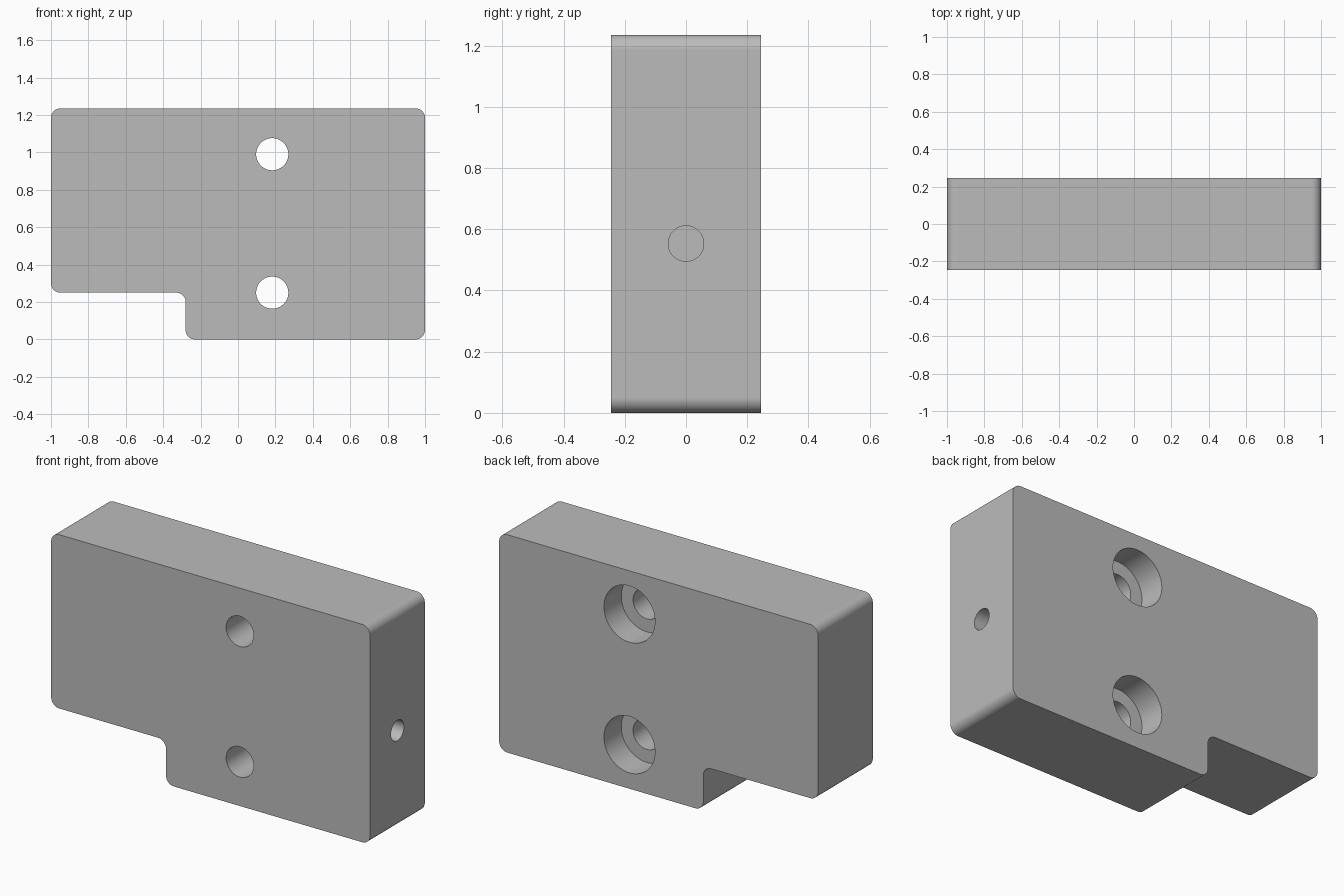
import bpy
import bmesh
from math import pi, sin, cos
from mathutils import Matrix, Vector

cube = bpy.data.objects.get("Cube")
if cube:
    bpy.data.objects.remove(cube, do_unlink=True)

HEIGHT = 1.235
HALF_DEPTH = 0.245
FILLET = 0.05
STEPS = 10

grey = bpy.data.materials.new("machined_grey")
grey.use_nodes = True
colour = (0.5, 0.5, 0.5, 1)
grey.diffuse_color = colour
grey.node_tree.nodes["Principled BSDF"].inputs["Base Color"].default_value = colour


def make_object(name, bm):
    bmesh.ops.recalc_face_normals(bm, faces=bm.faces)
    mesh = bpy.data.meshes.new(name)
    bm.to_mesh(mesh)
    bm.free()
    mesh.materials.append(grey)
    obj = bpy.data.objects.new(name, mesh)
    bpy.context.collection.objects.link(obj)
    return obj


def rounded(corners, radius):
    """Outline with every right-angled corner, inner or outer, filleted."""
    points = []
    for i, corner in enumerate(corners):
        p = Vector(corner)
        to_prev = (Vector(corners[i - 1]) - p).normalized()
        to_next = (Vector(corners[(i + 1) % len(corners)]) - p).normalized()
        centre = p + (to_prev + to_next) * radius
        for s in range(STEPS + 1):
            a = s / STEPS * pi / 2
            points.append(centre - (to_next * cos(a) + to_prev * sin(a)) * radius)
    return points


def cylinder(name, start, end, radius):
    """Closed cylinder between two points, used as a drill."""
    start, end = Vector(start), Vector(end)
    axis = end - start
    bm = bmesh.new()
    turn = axis.to_track_quat("Z", "Y").to_matrix().to_4x4()
    bmesh.ops.create_cone(bm, cap_ends=True, segments=64, radius1=radius,
                          radius2=radius, depth=axis.length,
                          matrix=Matrix.Translation((start + end) / 2) @ turn)
    obj = make_object(name, bm)
    obj.hide_render = True
    return obj


# Stepped block, extruded from its side profile
profile = [(-0.28, 0), (1, 0), (1, HEIGHT), (-1, HEIGHT), (-1, 0.25), (-0.28, 0.25)]
bm = bmesh.new()
face = bm.faces.new([bm.verts.new((p.x, -HALF_DEPTH, p.y))
                     for p in rounded(profile, FILLET)])
extruded = bmesh.ops.extrude_face_region(bm, geom=[face], use_keep_orig=True)
moved = [g for g in extruded["geom"] if isinstance(g, bmesh.types.BMVert)]
bmesh.ops.translate(bm, verts=moved, vec=(0, 2 * HALF_DEPTH, 0))
block = make_object("mounting_block", bm)

# Two through holes, counterbored from the back
drills = []
for z in (0.25, 0.99):
    drills.append(cylinder("screw_hole", (0.183, -0.5, z), (0.183, 0.5, z), 0.086))
    drills.append(cylinder("counterbore", (0.183, HALF_DEPTH - 0.155, z),
                           (0.183, 0.5, z), 0.16))
# Blind hole in the left end
drills.append(cylinder("side_hole", (0.55, 0, 0.553), (1.2, 0, 0.553), 0.058))

bpy.ops.object.select_all(action="DESELECT")
block.select_set(True)
bpy.context.view_layer.objects.active = block
for drill in drills:
    cut = block.modifiers.new("cut", "BOOLEAN")
    cut.operation = "DIFFERENCE"
    cut.solver = "EXACT"
    cut.object = drill
    bpy.ops.object.modifier_apply(modifier=cut.name)
    bpy.data.objects.remove(drill, do_unlink=True)

# Smooth fillets and bores, flat main faces
bpy.ops.object.shade_smooth_by_angle(angle=pi / 6)
flat = block.modifiers.new("flat_faces", "WEIGHTED_NORMAL")
flat.keep_sharp = True
